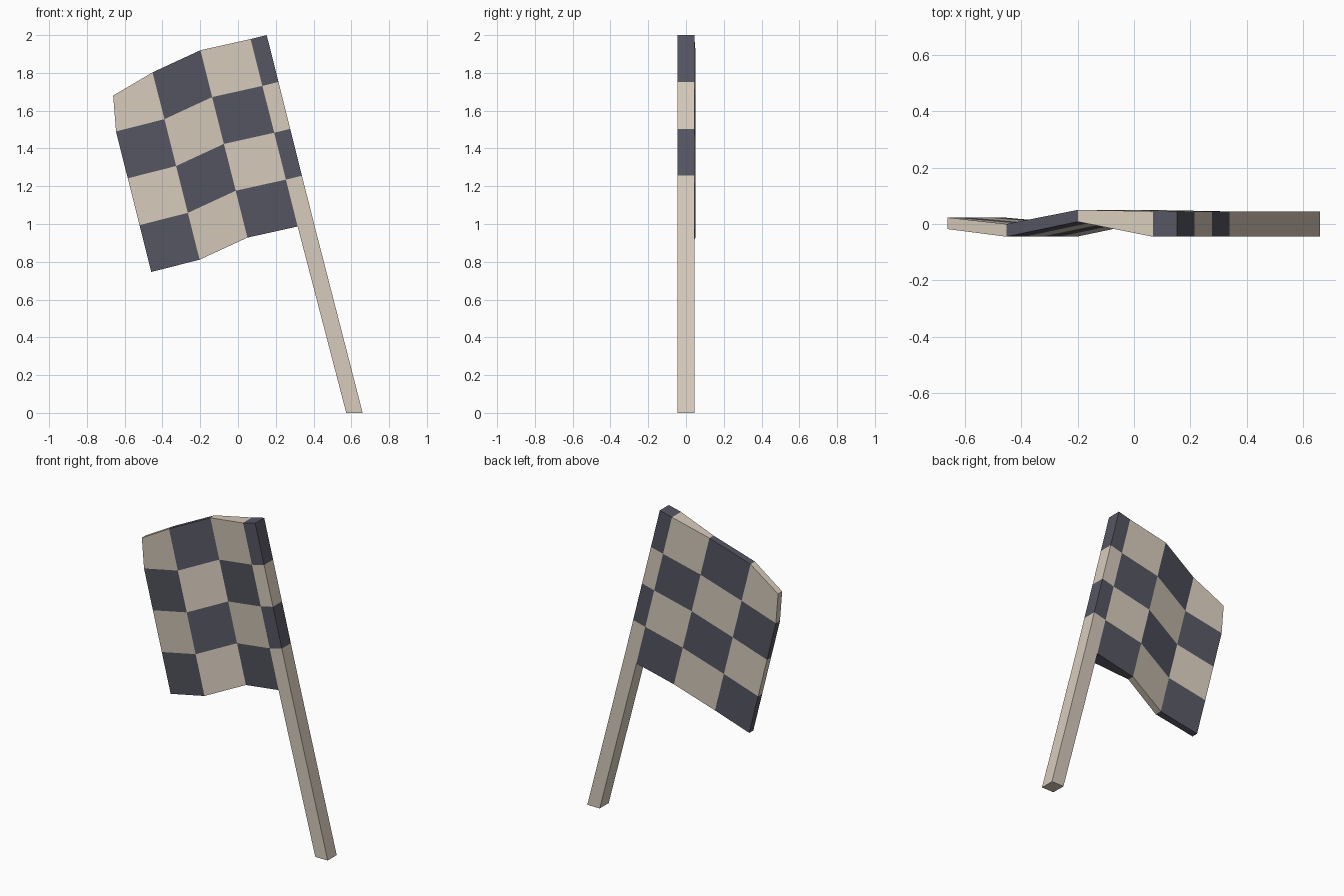
import bpy, bmesh

if "Cube" in bpy.data.objects:
    bpy.data.objects.remove(bpy.data.objects["Cube"])


def material(name, rgb):
    m = bpy.data.materials.new(name)
    m.diffuse_color = (*rgb, 1.0)
    m.use_nodes = True
    m.node_tree.nodes["Principled BSDF"].inputs["Base Color"].default_value = m.diffuse_color
    return m


MATS = [material("cream", (0.68, 0.60, 0.50)),
        material("charcoal", (0.092, 0.092, 0.122))]

STEP = (0.0622, -0.248)  # one chequer row down along the leaning pole


def slab(name, columns, first_column, close_start=True):
    """Checked slab. Each column: (list of x,z points, front y, back y)."""
    bm = bmesh.new()
    front = [[bm.verts.new((x, yf, z)) for x, z in pts] for pts, yf, yb in columns]
    back = [[bm.verts.new((x, yb, z)) for x, z in pts] for pts, yf, yb in columns]
    nc, nr = len(columns) - 1, len(columns[0][0]) - 1

    def quad(verts, c, r):
        f = bm.faces.new(verts)
        f.material_index = 1 if (c + first_column + r) % 2 == 0 and r < 4 else 0

    for c in range(nc):
        for r in range(nr):
            a, b = (c, r), (c + 1, r)
            quad([front[c][r], front[c + 1][r], front[c + 1][r + 1], front[c][r + 1]], c, r)
            quad([back[c][r], back[c][r + 1], back[c + 1][r + 1], back[c + 1][r]], c, r)
        # top and bottom edges
        quad([front[c][0], back[c][0], back[c + 1][0], front[c + 1][0]], c, 0)
        quad([front[c][nr], front[c + 1][nr], back[c + 1][nr], back[c][nr]], c, nr - 1)
    for r in range(nr):
        # side edges
        if close_start:
            quad([front[0][r], front[0][r + 1], back[0][r + 1], back[0][r]], 0, r)
        quad([front[nc][r], back[nc][r], back[nc][r + 1], front[nc][r + 1]], nc - 1, r)
    bmesh.ops.recalc_face_normals(bm, faces=bm.faces[:])
    me = bpy.data.meshes.new(name)
    bm.to_mesh(me)
    bm.free()
    for m in MATS:
        me.materials.append(m)
    ob = bpy.data.objects.new(name, me)
    bpy.context.collection.objects.link(ob)
    return ob


def rows(x, z):
    return [(x + STEP[0] * i, z + STEP[1] * i) for i in range(5)]


# Leaning square pole, checked along the flag's height and plain below
right = rows(0.152, 2.0) + [(0.66, 0.0)]
left = rows(0.067, 1.979) + [(0.573, 0.0)]
slab("pole", [(right, -0.045, 0.045), (left, -0.045, 0.045)], 0)

# Waving cloth with a clipped outer top corner
outer = rows(-0.708, 1.738)
outer[0] = (-0.661, 1.68)
slab("cloth", [(rows(0.067, 1.979), -0.045, 0.045),
               (rows(-0.199, 1.92), 0.008, 0.05),
               (rows(-0.452, 1.803), -0.045, 0.0),
               (outer, -0.018, 0.023)], 1, close_start=False)
